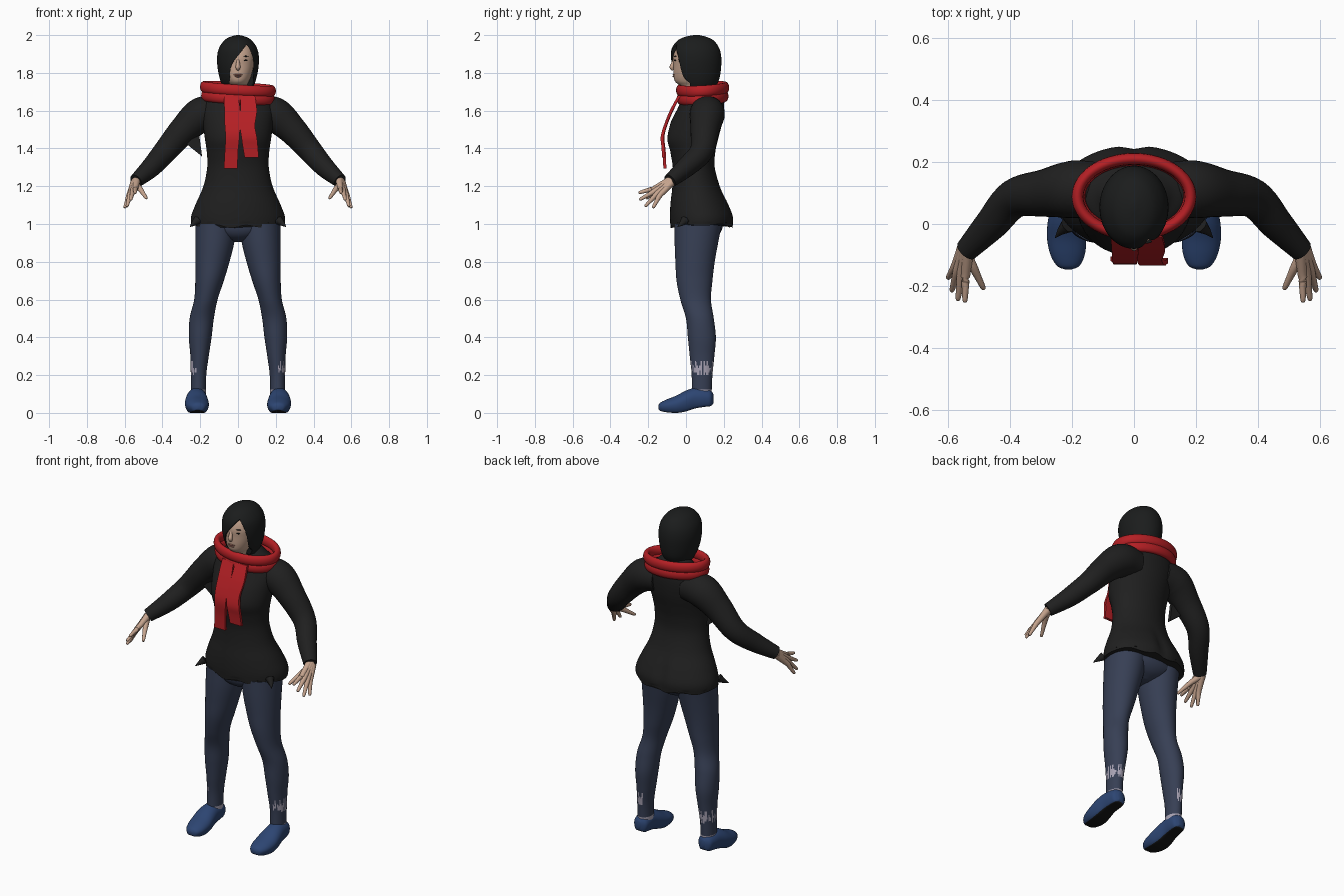
import bpy, bmesh, math, random
from mathutils import Vector

if "Cube" in bpy.data.objects:
    bpy.data.objects.remove(bpy.data.objects["Cube"])

random.seed(4)


def material(name, r, g, b):
    m = bpy.data.materials.new(name)
    m.diffuse_color = (r, g, b, 1)
    m.use_nodes = True
    m.node_tree.nodes["Principled BSDF"].inputs["Base Color"].default_value = m.diffuse_color
    return m


COAT = material("coat black", .014, .014, .014)
HAIR = material("hair black", .011, .012, .012)
RED = material("scarf red", .46, .014, .018)
DENIM = material("denim blue", .038, .05, .09)
SHOE = material("shoe blue", .026, .06, .17)
SKIN = material("skin", .56, .37, .27)
SOCK = material("sock grey", .40, .37, .46)
SOLE = material("sole black", .008, .008, .008)
LIP = material("lip brown", .30, .13, .10)


def smooth(keys, n):
    """Catmull-Rom interpolation of number tuples, n steps per span."""
    out = []
    for i in range(len(keys) - 1):
        a, b, c, d = (keys[min(max(i + k, 0), len(keys) - 1)] for k in (-1, 0, 1, 2))
        for s in range(n):
            t = s / n
            out.append([.5 * (2 * q + (r - p) * t + (2 * p - 5 * q + 4 * r - w) * t * t
                              + (3 * q - p - 3 * r + w) * t ** 3)
                        for p, q, r, w in zip(a, b, c, d)])
    return out + [list(keys[-1])]


def loft(name, rings, mats, closed=False, paint=None, angle=50):
    """Skin a list of equal-length point rings; paint(centre, normal, column) -> slot."""
    bm = bmesh.new()
    vs = [[bm.verts.new(p) for p in r] for r in rings]
    n, m = len(rings), len(rings[0])
    column = {}
    for i in range(n if closed else n - 1):
        for j in range(m):
            a, b = vs[i], vs[(i + 1) % n]
            f = bm.faces.new((a[j], a[(j + 1) % m], b[(j + 1) % m], b[j]))
            column[f] = j
    if not closed:
        for r in (vs[0], vs[-1]):
            column[bm.faces.new(r)] = 0
    bmesh.ops.recalc_face_normals(bm, faces=bm.faces)
    bm.normal_update()
    if paint:
        for f, j in column.items():
            f.material_index = paint(f.calc_center_median(), f.normal, j)
    me = bpy.data.meshes.new(name)
    bm.to_mesh(me)
    bm.free()
    me.shade_smooth()
    me.set_sharp_from_angle(angle=math.radians(angle))
    for k in mats:
        me.materials.append(k)
    ob = bpy.data.objects.new(name, me)
    bpy.context.collection.objects.link(ob)
    return ob


def oval(c, u, v, seg):
    c, u, v = Vector(c), Vector(u), Vector(v)
    return [c + u * math.cos(2 * math.pi * j / seg) + v * math.sin(2 * math.pi * j / seg)
            for j in range(seg)]


def body(name, keys, mats, n=6, seg=40, shape=None, **kw):
    """Stack of horizontal ovals from keys (z, xmin, xmax, ymin, ymax)."""
    rings = []
    for z, x0, x1, y0, y1 in smooth(keys, n):
        ring = oval(((x0 + x1) / 2, (y0 + y1) / 2, z), ((x1 - x0) / 2, 0, 0),
                    (0, (y1 - y0) / 2, 0), seg)
        rings.append([shape(p) for p in ring] if shape else ring)
    return loft(name, rings, mats, **kw)


def tube(name, keys, mat, n=6, seg=20):
    """Round tube along keys (x, y, z, radius)."""
    pts = smooth(keys, n)
    rings = []
    for i, p in enumerate(pts):
        t = (Vector(pts[min(i + 1, len(pts) - 1)][:3]) - Vector(pts[max(i - 1, 0)][:3])).normalized()
        u = t.cross(Vector((0, 1, .3))).normalized()
        rings.append(oval(p[:3], u * p[3], t.cross(u) * p[3], seg))
    return loft(name, rings, [mat])


def sym(keys):
    return [(z, -h, h, a, b) for z, h, a, b in keys]


# Coat body, with a centre crease at the lower back and a shaped chest
def coat_shape(p):
    mid = math.exp(-(p.x / .03) ** 2)
    if p.y > .08:
        p.y -= .016 * mid * math.exp(-((p.z - 1.06) / .09) ** 2)
    elif p.y < 0:
        p.y += .012 * mid * math.exp(-((p.z - 1.45) / .06) ** 2)
    if p.z < 1.0:
        p.z += .008 * math.sin(p.x * 40) + .01 * abs(p.x) / .25
    return p


body("coat", sym([(.985, .248, -.082, .25), (1.04, .248, -.085, .252), (1.11, .222, -.082, .225),
                  (1.2, .183, -.072, .18), (1.3, .163, -.07, .152), (1.38, .165, -.085, .155),
                  (1.45, .175, -.104, .17), (1.53, .185, -.085, .19), (1.61, .19, -.045, .2),
                  (1.665, .165, -.02, .198), (1.695, .12, .015, .18), (1.74, .072, .035, .15)]),
     [COAT], seg=64, shape=coat_shape)

# Loose flap under one sleeve
loft("sleeve_flap", [[(-.28, y, 1.43), (-.19, y, 1.357), (-.205, y, 1.47)] for y in (.06, .08)], [COAT])

# Pelvis of the trousers
body("trouser_seat", sym([(.905, .03, .02, .11), (.93, .12, -.03, .16), (.97, .2, -.055, .19),
                          (1.03, .22, -.06, .2)]), [DENIM])

for s, side in ((1, "left"), (-1, "right")):
    # Sleeve
    tube(side + "_sleeve", [(s * x, y, z, r) for x, y, z, r in (
        (.09, .115, 1.59, .08), (.19, .112, 1.58, .093), (.285, .1, 1.5, .077),
        (.385, .082, 1.385, .063), (.46, .0, 1.3, .053), (.54, -.085, 1.228, .037))], COAT, seg=28)

    # Hand: each finger runs from the wrist so the roots merge into a palm
    fingers = {"index": ((.543, -.17, 1.187), (.545, -.252, 1.165)),
               "middle": ((.557, -.165, 1.174), (.568, -.246, 1.128)),
               "ring": ((.57, -.153, 1.161), (.588, -.217, 1.092)),
               "little": ((.578, -.14, 1.15), (.6, -.175, 1.085)),
               "thumb": ((.518, -.14, 1.185), (.484, -.21, 1.135))}
    for i, (f, (k, tip)) in enumerate(fingers.items()):
        w = Vector((.535 + .005 * min(i, 3), -.077, 1.237 - .006 * min(i, 3)))
        k, tip = Vector(k), Vector(tip)
        pts = [(w, .021), (w.lerp(k, .6), .0165), (k, .0145), (k.lerp(tip, .5), .011),
               (tip.lerp(k, .06), .008), (tip, .002)]
        tube(f"{side}_{f}_finger", [(s * p.x, p.y, p.z, r) for p, r in pts], SKIN, n=3, seg=12)

    # Trouser leg with ragged worn patches above the ankle
    low = [random.uniform(.195, .225) for _ in range(48)]
    top = [random.choice((.18, .235, .255, .27)) for _ in range(48)]

    def leg_paint(c, nrm, j):
        if c.z < .128:
            return 1
        return int(low[j] < c.z < top[j] and (s * nrm.x > .1 or nrm.y > .85))

    keys = [(.09, .17, .25, .03, .135), (.2, .168, .25, .03, .14), (.3, .155, .252, .02, .15),
            (.4, .14, .26, .01, .158), (.5, .128, .256, .0, .147), (.6, .108, .232, -.03, .132),
            (.7, .075, .226, -.05, .14), (.8, .045, .226, -.056, .152), (.9, .02, .226, -.06, .17),
            (1.0, .005, .225, -.06, .19)]
    body(side + "_trouser_leg", [(z, *sorted((s * a, s * b)), c, d) for z, a, b, c, d in keys],
         [DENIM, SOCK], n=8, seg=48, paint=leg_paint)

    # Shoe built from heel to toe, dark underneath
    rings = []
    for y, x, w, z0, z1 in smooth([(-.146, .212, .012, .02, .04), (-.135, .212, .036, .01, .055),
                                   (-.1, .214, .055, .003, .072), (-.05, .217, .063, .0, .092),
                                   (0, .219, .06, .008, .118), (.05, .218, .052, .024, .133),
                                   (.1, .215, .048, .032, .13), (.13, .214, .04, .036, .12),
                                   (.145, .214, .016, .05, .1)], 5):
        ring = oval((s * x, y, (z0 + z1) / 2), (w, 0, 0), (0, 0, (z1 - z0) / 2), 32)
        for p in ring:                       # flatten the underside
            if p.z < (z0 + z1) / 2:
                p.z = max(z0, p.z - .35 * ((z0 + z1) / 2 - p.z))
        rings.append(ring)
    loft(side + "_shoe", rings, [SHOE, SOLE], paint=lambda c, nrm, j: int(nrm.z < -.75))

    # Pointed corner of the coat hem
    tube(side + "_hem_point", [(s * .215, -.005, 1.02, .025), (s * .238, -.025, 1.0, .012),
                               (s * .254, -.045, .985, .001)], COAT, n=2, seg=8)

# Scarf: two stacked loops
for name, z, rx, ry in (("scarf_upper_loop", 1.715, .182, .122), ("scarf_lower_loop", 1.67, .176, .118)):
    rings = []
    for i in range(64):
        a = i * math.pi / 32
        d = Vector((math.cos(a), math.sin(a), 0))
        rings.append(oval((rx * d.x, .088 + ry * d.y, z - .011 * d.x + .007 * d.y),
                          d * .019, (0, 0, .03), 14))
    loft(name, rings, [RED], closed=True)


# Scarf ends: flat ribbons from keys (z, xmin, xmax, y)
def ribbon(name, keys):
    loft(name, [[(a, y - .008, z), (b, y - .008, z), (b, y + .008, z), (a, y + .008, z)]
                for z, a, b, y in smooth(keys, 5)], [RED], angle=35)


ribbon("scarf_long_end", [(1.68, -.075, .0, -.035), (1.6, -.072, .012, -.075), (1.52, -.07, .01, -.108),
                          (1.46, -.066, .008, -.122), (1.38, -.07, .0, -.115), (1.295, -.075, -.002, -.112)])
ribbon("scarf_short_end", [(1.68, .012, .09, -.035), (1.6, .014, .1, -.078), (1.52, .01, .09, -.11),
                           (1.46, .018, .1, -.126), (1.41, .025, .105, -.122), (1.352, .035, .11, -.118)])

# Head and facial features
body("head", sym([(1.69, .045, .01, .12), (1.73, .046, -.03, .11), (1.755, .058, -.058, .1),
                  (1.79, .072, -.066, .1), (1.84, .083, -.067, .1), (1.89, .086, -.067, .1),
                  (1.94, .072, -.045, .1), (1.965, .03, .0, .08)]), [SKIN], seg=48)
tube("nose", [(0, -.058, 1.875, .008), (0, -.068, 1.85, .01), (0, -.074, 1.83, .013),
              (0, -.066, 1.817, .008)], SKIN, n=4, seg=12)


def feature(name, x, y, z, w, d, h, mat):
    loft(name, [oval((x + w * math.sin(t), y, z), (0, d * math.cos(t), 0), (0, 0, h * math.cos(t)), 12)
                for t in [math.radians(a) for a in range(-80, 81, 20)]], [mat])


feature("upper_lip", .0, -.062, 1.79, .023, .009, .005, LIP)
feature("lower_lip", .0, -.062, 1.781, .018, .009, .005, LIP)
for x in (-.033, .036):
    feature("eye", x, -.055, 1.866, .014, .008, .005, SOLE)
    feature("brow", x + .002, -.056, 1.888, .02, .007, .003, HAIR)

# Hair cap with a swept opening cut out for the face
hair = body("hair", sym([(1.715, .075, -.02, .15), (1.76, .094, -.054, .174), (1.82, .107, -.074, .185),
                         (1.88, .111, -.08, .187), (1.93, .101, -.075, .176), (1.97, .074, -.046, .148),
                         (1.99, .044, -.008, .11), (2.0, .008, .04, .07)]), [HAIR], seg=64)
window = smooth([(.045, 1.95), (.012, 1.905), (-.022, 1.862), (-.039, 1.825), (-.042, 1.78), (-.036, 1.68),
                 (.074, 1.68), (.08, 1.78), (.083, 1.85), (.07, 1.91), (.046, 1.949)], 2)
cutter = loft("face_opening_cutter", [[(x, y, z) for x, z in window] for y in (-.2, .02)], [HAIR])
cutter.hide_render = True
cutter.hide_viewport = True
cut = hair.modifiers.new("face opening", 'BOOLEAN')
cut.operation = 'DIFFERENCE'
cut.solver = 'EXACT'
cut.object = cutter
